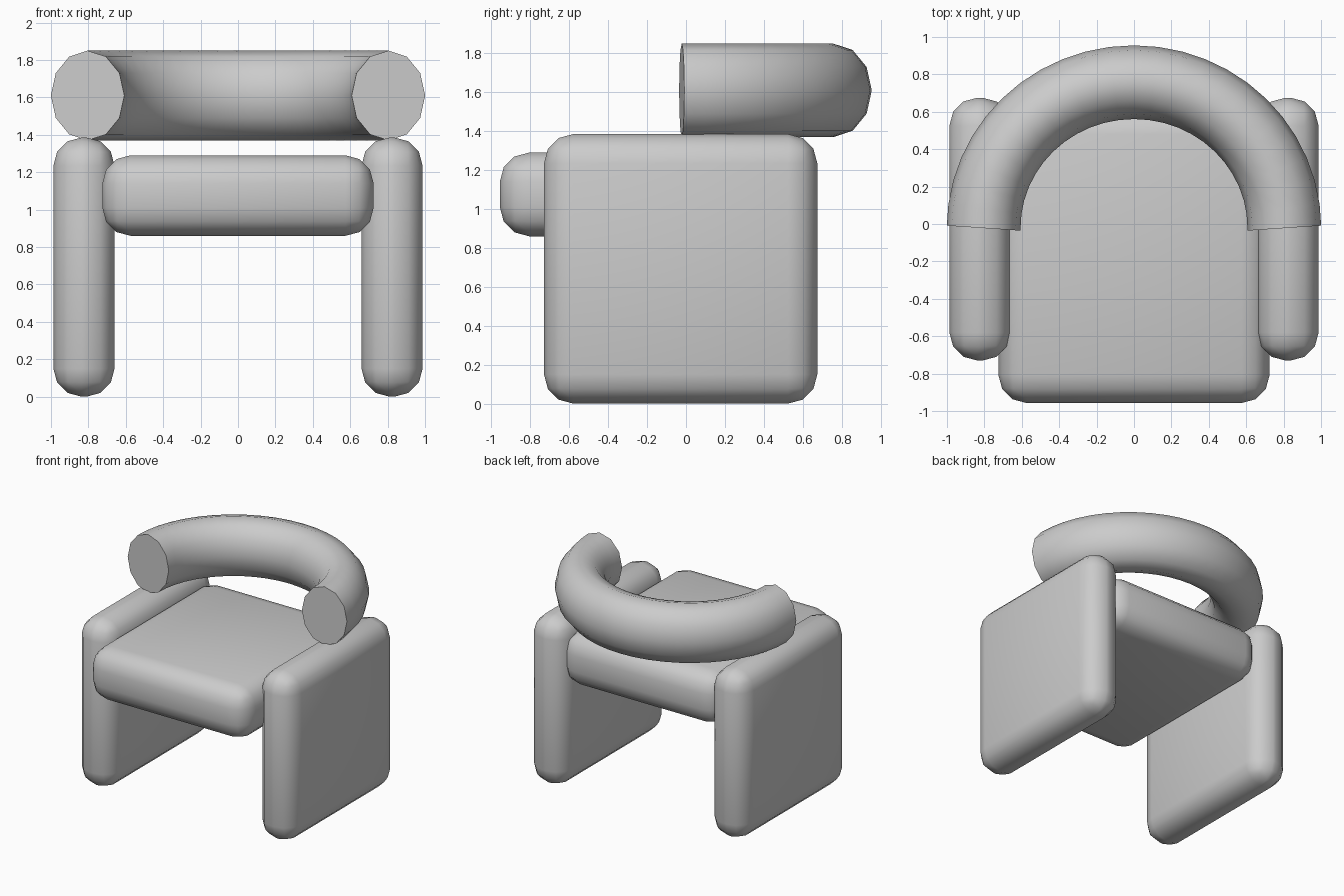
import bpy, bmesh
from math import sin, cos, pi, radians
from mathutils import Vector

if "Cube" in bpy.data.objects:
    bpy.data.objects.remove(bpy.data.objects["Cube"])


def finish(name, bm):
    bmesh.ops.recalc_face_normals(bm, faces=bm.faces[:])
    me = bpy.data.meshes.new(name)
    bm.to_mesh(me)
    bm.free()
    me.polygons.foreach_set("use_smooth", [True] * len(me.polygons))
    me.set_sharp_from_angle(angle=radians(40))
    ob = bpy.data.objects.new(name, me)
    bpy.context.collection.objects.link(ob)
    return ob


def cushion(name, lo, hi, radius=0.15):
    """Box between two corners with all edges rounded."""
    lo, hi = Vector(lo), Vector(hi)
    bm = bmesh.new()
    bmesh.ops.create_cube(bm, size=1)
    bmesh.ops.scale(bm, vec=hi - lo, verts=bm.verts)
    bmesh.ops.translate(bm, vec=(lo + hi) / 2, verts=bm.verts)
    bmesh.ops.bevel(bm, geom=bm.edges[:], offset=radius, segments=3,
                    profile=0.5, affect='EDGES')
    return finish(name, bm)


def arc_tube(name, centre, rx, ry, tube_w, tube_h, steps=24, sides=12):
    """Half-ellipse sweep of an oval section, with flat end caps."""
    bm = bmesh.new()
    path = [Vector((rx * cos(pi * i / steps), ry * sin(pi * i / steps), 0))
            for i in range(steps + 1)]
    rings = []
    for i, p in enumerate(path):
        t = (path[min(i + 1, steps)] - path[max(i - 1, 0)]).normalized()
        side = Vector((t.y, -t.x, 0))
        ring = []
        for k in range(sides):
            a = 2 * pi * k / sides
            off = side * tube_w * cos(a) + Vector((0, 0, tube_h * sin(a)))
            ring.append(bm.verts.new(Vector(centre) + p + off))
        rings.append(ring)
    for a, b in zip(rings, rings[1:]):
        for k in range(sides):
            n = (k + 1) % sides
            bm.faces.new((a[k], a[n], b[n], b[k]))
    bm.faces.new(rings[0])
    bm.faces.new(rings[-1])
    return finish(name, bm)


# Side panels
for label, s in (("left", -1), ("right", 1)):
    x0, x1 = sorted((s * 0.66, s * 0.987))
    cushion(label + "_side_panel", (x0, -0.73, 0), (x1, 0.675, 1.385))

# Seat
cushion("seat", (-0.725, -0.957, 0.86), (0.725, 0.63, 1.29))

# Curved backrest
arc_tube("backrest", (0, -0.022, 1.61), 0.804, 0.78, 0.197, 0.24)
